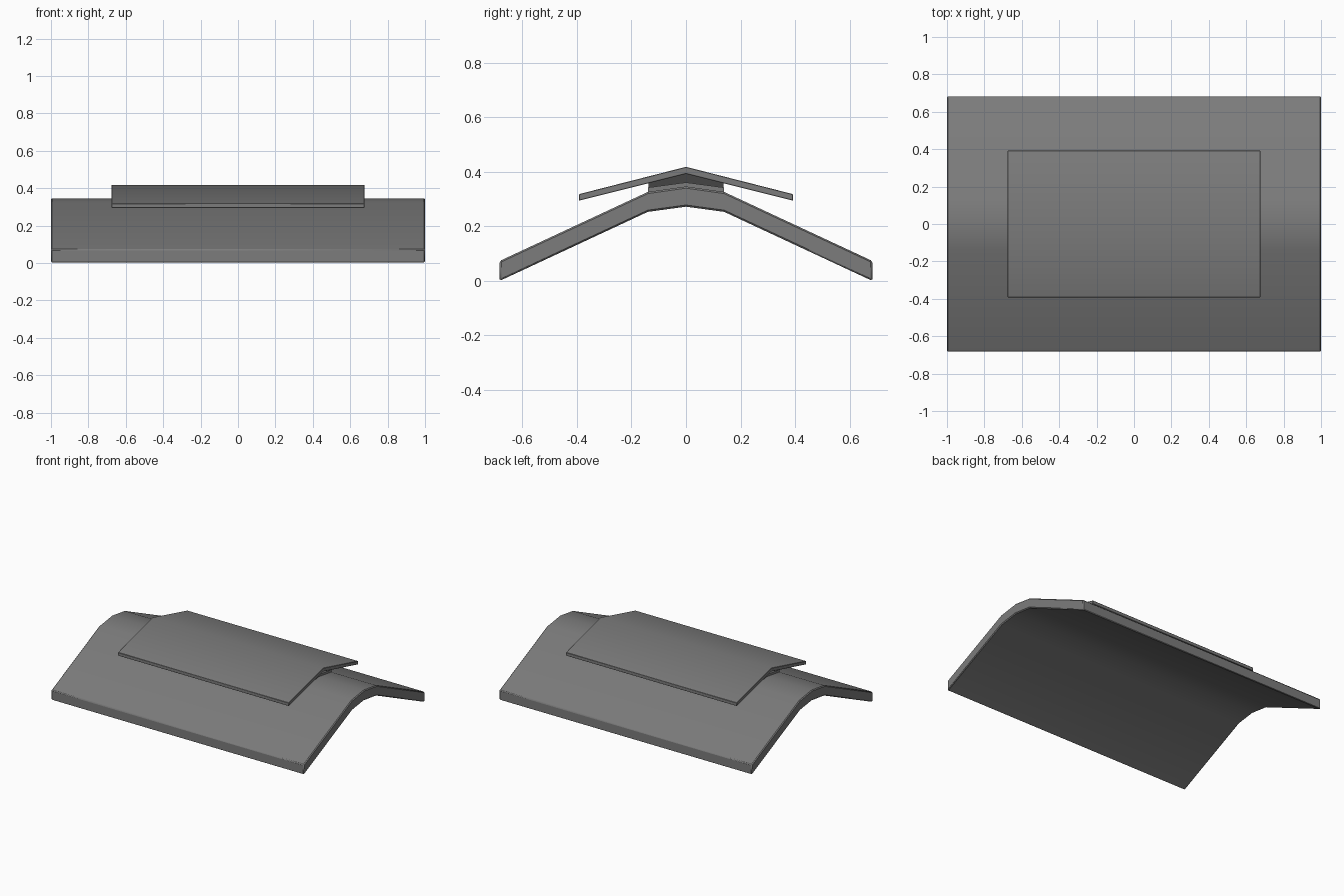
import bpy, bmesh, math

if "Cube" in bpy.data.objects:
    bpy.data.objects.remove(bpy.data.objects["Cube"])


def material(name, v):
    m = bpy.data.materials.new(name)
    m.diffuse_color = (v, v, v, 1)
    m.use_nodes = True
    m.node_tree.nodes["Principled BSDF"].inputs["Base Color"].default_value = m.diffuse_color
    return m


grey = material("roof grey", 0.2)
dark = material("shadow grey", 0.06)


def ridge_slab(name, top, bottom, half_len, mat, bevel=0.0):
    """Extrude a profile, given for y >= 0 from ridge to eave, mirrored in y, along x."""
    profile = ([(-y, z) for y, z in reversed(top[1:])] + top
               + list(reversed(bottom)) + [(-y, z) for y, z in bottom[1:]])
    n = len(top)
    m = 2 * n - 1
    bm = bmesh.new()
    a = [bm.verts.new((-half_len, y, z)) for y, z in profile]
    b = [bm.verts.new((half_len, y, z)) for y, z in profile]
    k = len(profile)
    for i in range(k):
        j = (i + 1) % k
        bm.faces.new((a[i], a[j], b[j], b[i]))
    # end caps as quads between the upper and lower edges
    low = list(range(k - 1, m - 1, -1))
    # profile bottom runs eave(+y) .. eave(-y); reverse it to match the top
    for v in (a, b):
        for i in range(m - 1):
            bm.faces.new((v[i], v[i + 1], v[low[i + 1]], v[low[i]]))
    bmesh.ops.recalc_face_normals(bm, faces=bm.faces)
    me = bpy.data.meshes.new(name)
    bm.to_mesh(me)
    bm.free()
    me.materials.append(mat)
    ob = bpy.data.objects.new(name, me)
    bpy.context.collection.objects.link(ob)
    if bevel:
        mod = ob.modifiers.new("edge_bevel", 'BEVEL')
        mod.width = bevel
        mod.segments = 1
        mod.angle_limit = math.radians(40)
    bpy.ops.object.select_all(action='DESELECT')
    ob.select_set(True)
    bpy.context.view_layer.objects.active = ob
    bpy.ops.object.shade_smooth_by_angle(angle=math.radians(35))
    return ob


# main roof with a flattened ridge
ridge_slab("main_roof",
           [(0, 0.346), (0.14, 0.326), (0.683, 0.073)],
           [(0, 0.272), (0.14, 0.253), (0.683, 0.0)], 1.0, grey, 0.006)
# curb sitting on the ridge
ridge_slab("ridge_curb",
           [(0, 0.361), (0.14, 0.342)],
           [(0, 0.335), (0.14, 0.315)], 0.64, grey)
# recessed core that carries the raised cap
ridge_slab("vent_core",
           [(0, 0.396), (0.138, 0.361)],
           [(0, 0.35), (0.138, 0.33)], 0.62, dark)
# raised cap
ridge_slab("ridge_cap",
           [(0, 0.418), (0.392, 0.318)],
           [(0, 0.392), (0.392, 0.294)], 0.676, grey, 0.002)
